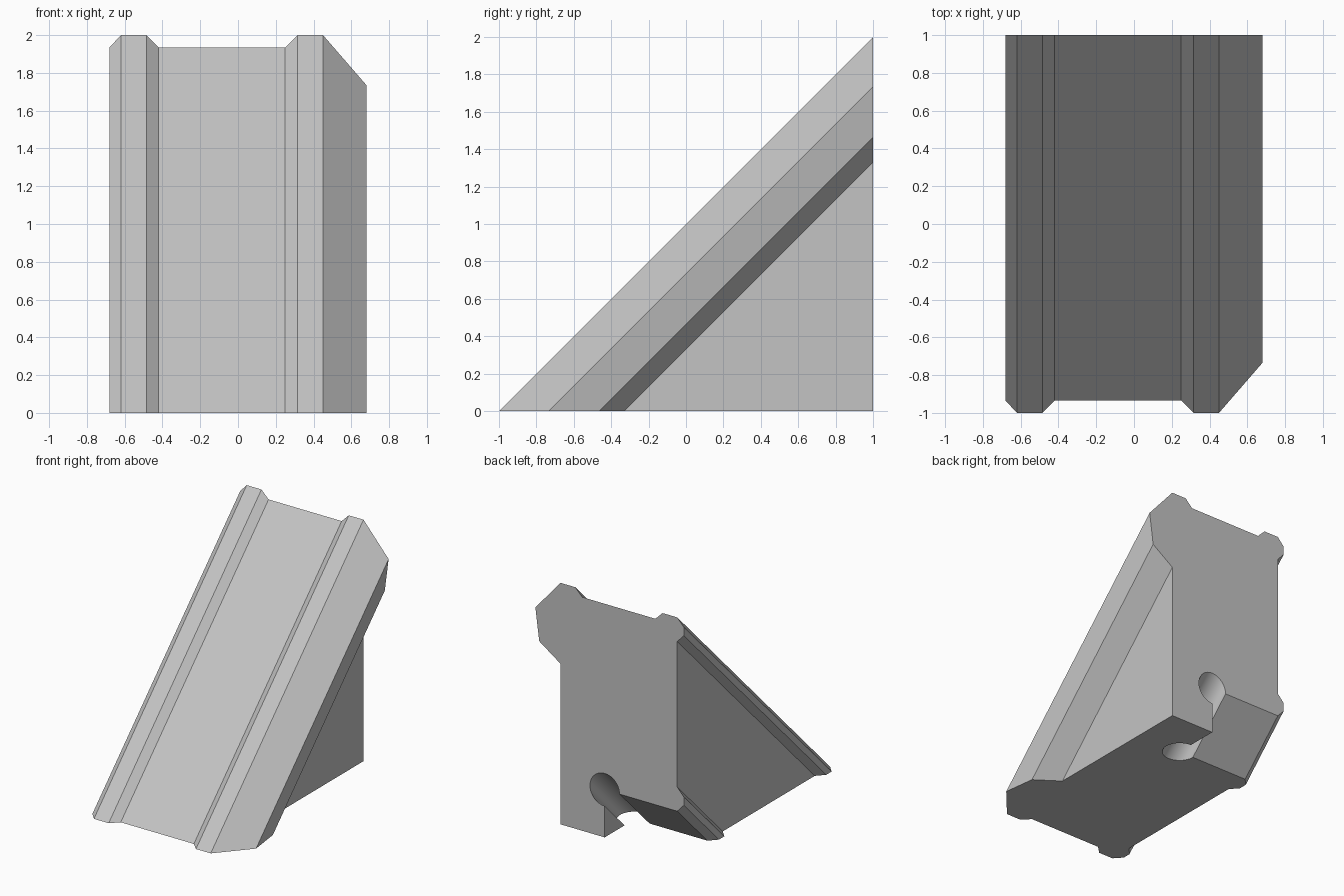
import bpy, bmesh, math

cube = bpy.data.objects.get("Cube")
if cube:
    bpy.data.objects.remove(cube, do_unlink=True)

# Plain grey finish
grey = bpy.data.materials.new("light_grey")
grey.use_nodes = True
colour = (0.55, 0.55, 0.55, 1)
grey.diffuse_color = colour
grey.node_tree.nodes["Principled BSDF"].inputs["Base Color"].default_value = colour

# Cross-section in (x, height on the back plane): ribbed face, wide flange, wall
front = [(-0.62, 2), (-0.485, 2), (-0.42, 1.935), (0.25, 1.935), (0.315, 2), (0.45, 2)]
flange = [(0.68, 1.735), (0.645, 1.465), (0.45, 1.33), (0.45, 0)]

# Round channel opening into the undercut
cx, cz, r, steps = 0.045, 0.395, 0.135, 36
channel = [(cx, 0)]
for i in range(steps + 1):
    a = math.radians(-90 + 270 * i / steps)
    channel.append((cx + r * math.cos(a), cz + r * math.sin(a)))


# Chamfered lip along the narrow side, returned in rising order
def lip(low):
    return [(-0.62, low), (-0.68, low + 0.065), (-0.68, low + 0.135), (-0.62, low + 0.2)]


section = front + flange + channel + lip(cz) + lip(1.8)[:3]

# Sweep the section down the 45 degree slope, cut by the back and base planes
bm = bmesh.new()
back = [bm.verts.new((x, 1, t)) for x, t in section]
base = [bm.verts.new((x, 1 - t, 0)) for x, t in section]
bm.faces.new(back)
bm.faces.new(base[::-1])
for i in range(len(section)):
    j = (i + 1) % len(section)
    bm.faces.new((back[j], back[i], base[i], base[j]))
bmesh.ops.remove_doubles(bm, verts=bm.verts[:], dist=0.0001)
bmesh.ops.recalc_face_normals(bm, faces=bm.faces[:])

mesh = bpy.data.meshes.new("sloped_block")
bm.to_mesh(mesh)
bm.free()
mesh.materials.append(grey)
block = bpy.data.objects.new("sloped_block", mesh)
bpy.context.collection.objects.link(block)

# Smooth only the round channel
bpy.ops.object.select_all(action='DESELECT')
block.select_set(True)
bpy.context.view_layer.objects.active = block
bpy.ops.object.shade_smooth_by_angle(angle=math.radians(15))
